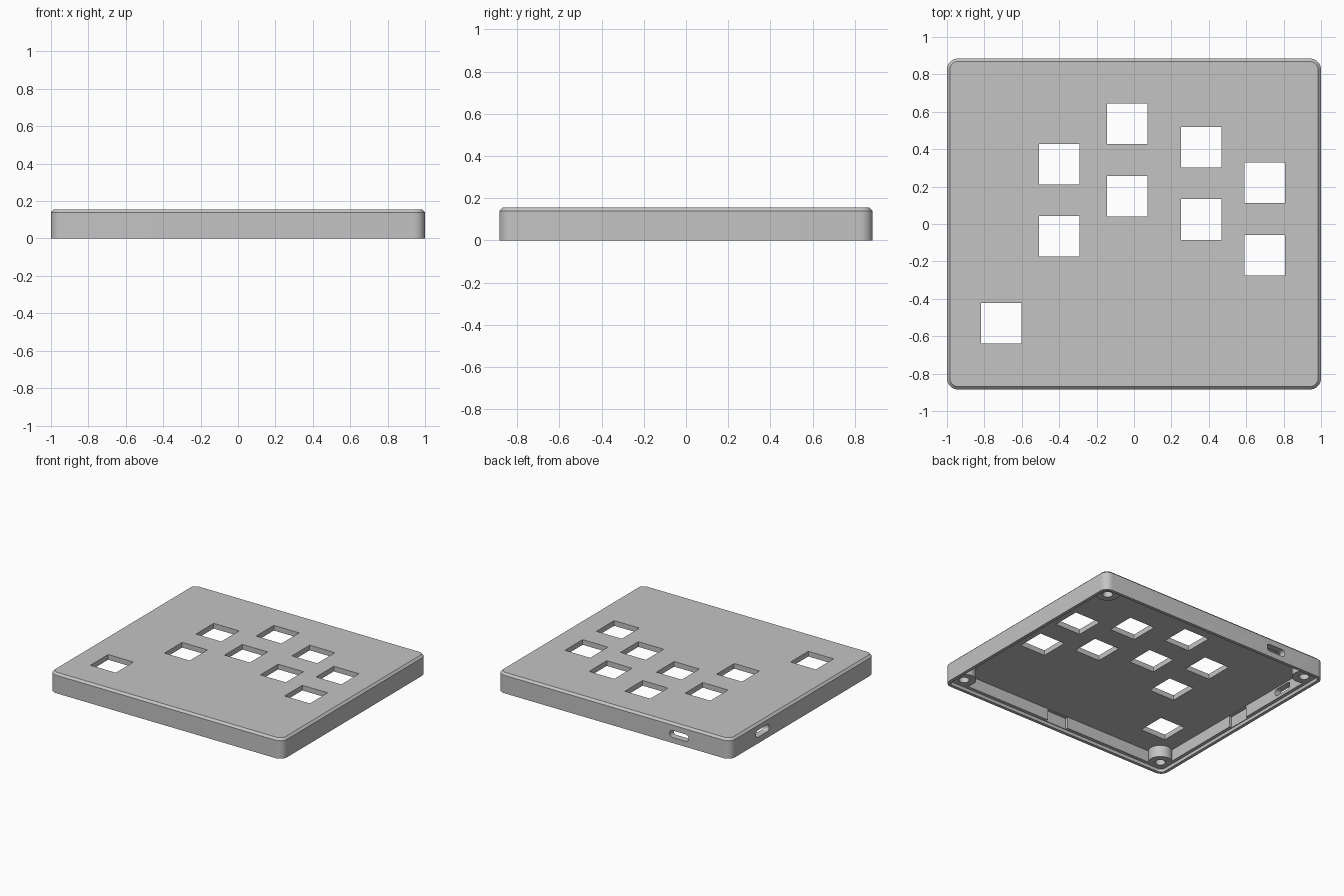
import bpy, bmesh, math
from mathutils import Matrix

cube = bpy.data.objects.get("Cube")
if cube:
    bpy.data.objects.remove(cube, do_unlink=True)

grey = bpy.data.materials.new("light_grey_plastic")
grey.use_nodes = True
colour = (0.55, 0.55, 0.55, 1)
grey.diffuse_color = colour
grey.node_tree.nodes["Principled BSDF"].inputs["Base Color"].default_value = colour

HX, HY, H, R = 1.0, 0.885, 0.155, 0.06
WALL, LIP, STEP, CEILING, CHAMFER = 0.05, 0.024, 0.025, 0.115, 0.016


def ring(hx, hy, r, z, steps=10):
    """Outline of a rounded rectangle at height z."""
    pts = []
    for i, (sx, sy) in enumerate(((1, 1), (-1, 1), (-1, -1), (1, -1))):
        for k in range(steps + 1):
            a = math.pi / 2 * (i + k / steps)
            pts.append((sx * (hx - r) + r * math.cos(a), sy * (hy - r) + r * math.sin(a), z))
    return pts


def loft(name, rings, matrix=Matrix()):
    """Closed solid through a stack of matching rings."""
    bm = bmesh.new()
    loops = [[bm.verts.new(p) for p in pts] for pts in rings]
    n = len(loops[0])
    for low, high in zip(loops, loops[1:]):
        for i in range(n):
            j = (i + 1) % n
            bm.faces.new((low[i], low[j], high[j], high[i]))
    bm.faces.new(loops[0][::-1])
    bm.faces.new(loops[-1])
    bm.transform(matrix)
    bmesh.ops.recalc_face_normals(bm, faces=bm.faces)
    return finish(name, bm)


def finish(name, bm):
    mesh = bpy.data.meshes.new(name)
    bm.to_mesh(mesh)
    bm.free()
    mesh.materials.append(grey)
    obj = bpy.data.objects.new(name, mesh)
    bpy.context.collection.objects.link(obj)
    return obj


def prism(name, hx, hy, r, z0, z1, matrix=Matrix()):
    return loft(name, [ring(hx, hy, r, z0), ring(hx, hy, r, z1)], matrix)


def box(name, x, y, z, sx, sy, sz):
    bm = bmesh.new()
    bmesh.ops.create_cube(bm, size=1, matrix=Matrix.Translation((x, y, z)) @ Matrix.Diagonal((sx, sy, sz, 1)))
    return finish(name, bm)


def cylinder(name, x, y, r, z0, z1):
    bm = bmesh.new()
    bmesh.ops.create_cone(bm, cap_ends=True, segments=32, radius1=r, radius2=r, depth=z1 - z0,
                          matrix=Matrix.Translation((x, y, (z0 + z1) / 2)))
    return finish(name, bm)


def cut(target, cutters):
    """Subtract the cutters for good and remove them."""
    for c in cutters:
        c.hide_render = True
        mod = target.modifiers.new("cut", 'BOOLEAN')
        mod.operation, mod.solver, mod.object = 'DIFFERENCE', 'EXACT', c
    bpy.context.view_layer.update()
    deps = bpy.context.evaluated_depsgraph_get()
    mesh = bpy.data.meshes.new_from_object(target.evaluated_get(deps))
    target.modifiers.clear()
    target.data = mesh
    for c in cutters:
        bpy.data.objects.remove(c, do_unlink=True)


# Outer shell with a chamfered top edge
case = loft("keypad_case", [
    ring(HX, HY, R, 0),
    ring(HX, HY, R, H - CHAMFER),
    ring(HX - CHAMFER, HY - CHAMFER, R - CHAMFER, H)])

# Hollow underside, leaving a screw boss in each corner
cavity = prism("cavity", HX - WALL, HY - WALL, 0.02, -0.1, CEILING)
corners = [(sx * (HX - 0.1), sy * (HY - 0.1)) for sx in (-1, 1) for sy in (-1, 1)]
cut(cavity, [cylinder("boss", x, y, 0.085, STEP, H) for x, y in corners])

# Stepped rim for the base plate
rim = prism("rim_step", HX - LIP, HY - LIP, R - LIP, -0.1, STEP)
cut(case, [cavity, rim])

# Screw bores
cutters = [cylinder("bore", x, y, 0.036, -0.1, CEILING) for x, y in corners]

# Key openings: four pairs and a single one
KEY, PITCH = 0.217, 0.386
keys = [(-0.71, -0.53)]
for x, y in ((-0.4, 0.32), (-0.035, 0.535), (0.36, 0.41), (0.7, 0.22)):
    keys += [(x, y), (x, y - PITCH)]
cutters += [box("key_opening", x, y, H, KEY, KEY, 0.2) for x, y in keys]

# Clip recesses in the middle of each inner wall
for s in (-1, 1):
    cutters.append(box("clip_recess", s * (HX - WALL), 0, 0.066, 0.04, 0.18, 0.09))
    cutters.append(box("clip_recess", 0, s * (HY - WALL), 0.066, 0.18, 0.04, 0.09))

# Cable slots through the back and the side wall
upright = Matrix.Rotation(math.pi / 2, 4, 'X')
cutters.append(prism("back_slot", 0.08, 0.027, 0.022, -0.1, 0.1,
                     Matrix.Translation((-0.56, HY, 0.07)) @ upright))
cutters.append(prism("side_slot", 0.08, 0.027, 0.022, -0.1, 0.1,
                     Matrix.Translation((-HX, 0.49, 0.075)) @ Matrix.Rotation(math.pi / 2, 4, 'Z') @ upright))
cut(case, cutters)

# Smooth the rounded walls, keep the edges sharp
bpy.ops.object.select_all(action='DESELECT')
case.select_set(True)
bpy.context.view_layer.objects.active = case
bpy.ops.object.shade_smooth_by_angle(angle=math.radians(30))
